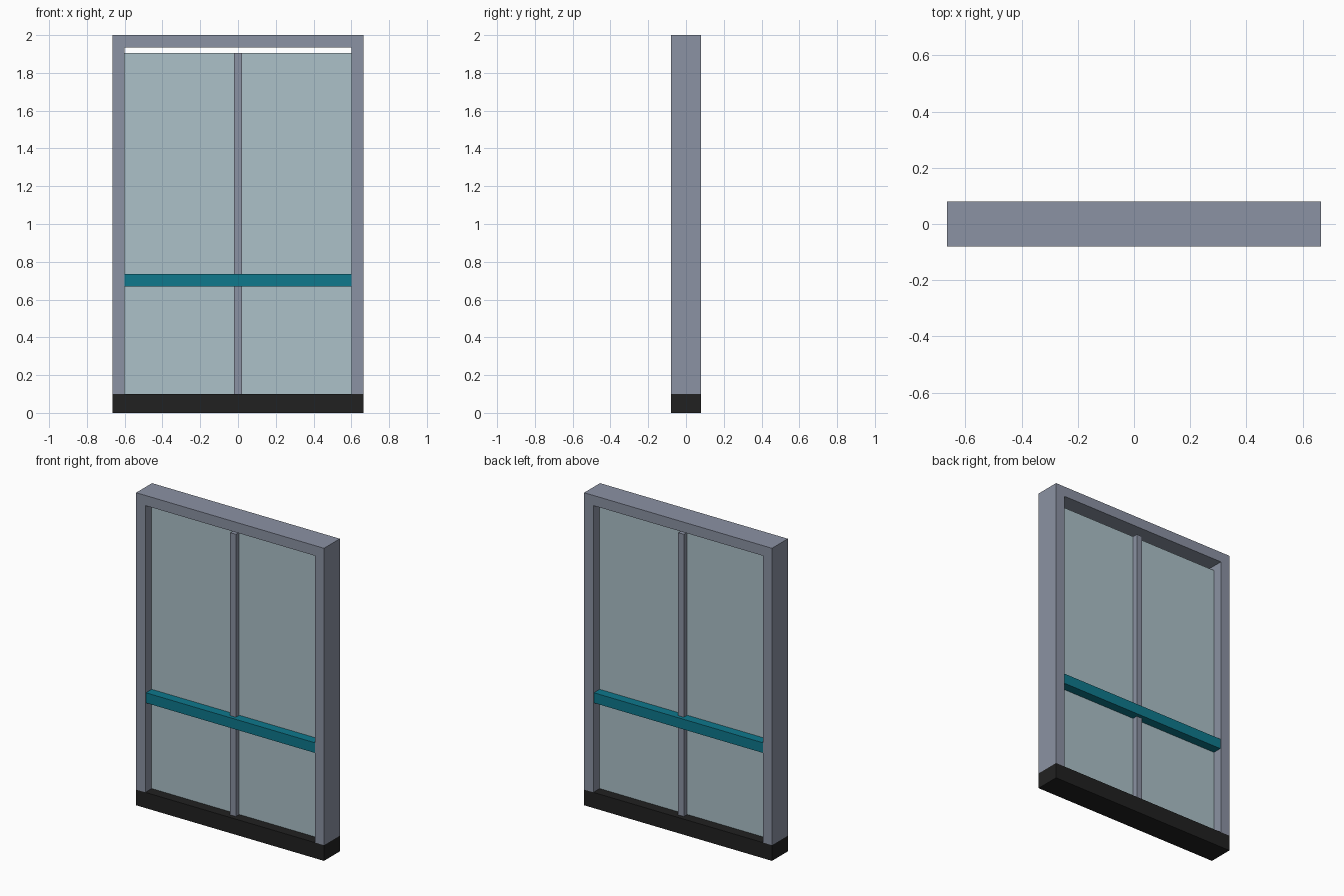
import bpy
import bmesh
from mathutils import Matrix, Vector

if "Cube" in bpy.data.objects:
    bpy.data.objects.remove(bpy.data.objects["Cube"])


def linear(c):
    c /= 255
    return c / 12.92 if c <= 0.04045 else ((c + 0.055) / 1.055) ** 2.4


def material(name, r, g, b):
    m = bpy.data.materials.new(name)
    m.diffuse_color = (linear(r), linear(g), linear(b), 1)
    m.use_nodes = True
    m.node_tree.nodes["Principled BSDF"].inputs["Base Color"].default_value = m.diffuse_color
    return m


frame = material("grey_blue_metal", 139, 146, 163)
glass = material("pale_glass", 172, 193, 200)
teal = material("teal_paint", 14, 120, 140)
black = material("black_plinth", 33, 33, 33)


def box(name, mat, x, y, z):
    """Box spanning the (min, max) ranges along each axis."""
    spans = (x, y, z)
    size = Vector([b - a for a, b in spans])
    centre = Vector([(a + b) / 2 for a, b in spans])
    bm = bmesh.new()
    bmesh.ops.create_cube(bm, size=1, matrix=Matrix.Diagonal((*size, 1)))
    mesh = bpy.data.meshes.new(name)
    bm.to_mesh(mesh)
    bm.free()
    mesh.materials.append(mat)
    ob = bpy.data.objects.new(name, mesh)
    ob.location = centre
    bpy.context.collection.objects.link(ob)
    return ob


W, INNER, D = 0.665, 0.6, 0.08      # half width, half opening, half depth
BASE, HEAD, PANE_TOP = 0.1, 1.935, 1.905

# Outer frame
box("base_plinth", black, (-W, W), (-D, D), (0, BASE))
box("header", frame, (-W, W), (-D, D), (HEAD, 2))
box("left_post", frame, (-W, -INNER), (-D, D), (BASE, HEAD))
box("right_post", frame, (INNER, W), (-D, D), (BASE, HEAD))

# Glazing, stopping short of the header, with its centre bar and push rail
box("glass_pane", glass, (-INNER, INNER), (-0.016, 0.016), (BASE, PANE_TOP))
box("centre_mullion", frame, (-0.02, 0.02), (-0.05, 0.05), (BASE, PANE_TOP))
box("push_rail", teal, (-INNER, INNER), (-0.074, 0.074), (0.67, 0.735))
